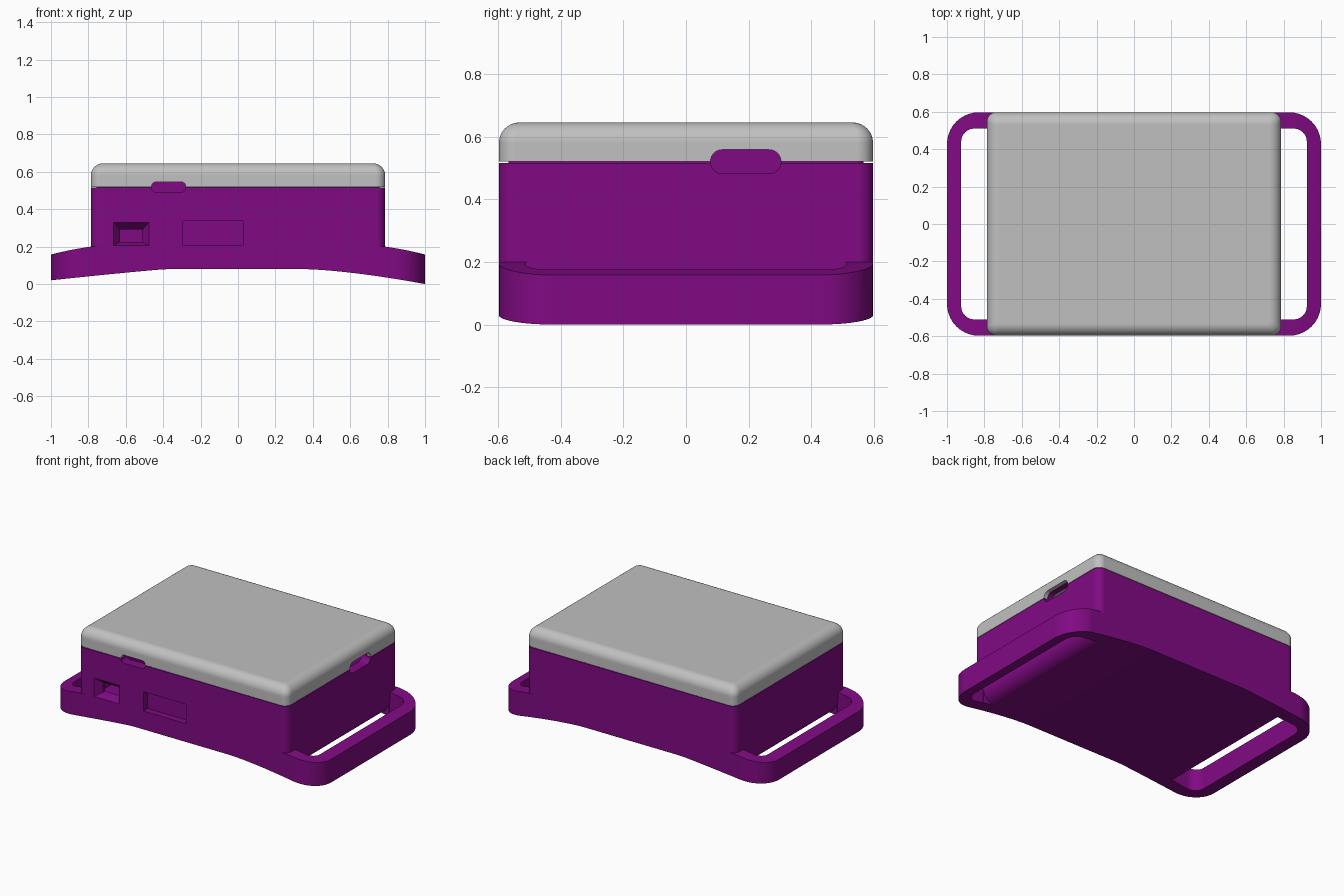
import bpy, bmesh, math

if "Cube" in bpy.data.objects:
    bpy.data.objects.remove(bpy.data.objects["Cube"])

def material(name, rgb):
    m = bpy.data.materials.new(name)
    m.diffuse_color = (*rgb, 1)
    m.use_nodes = True
    m.node_tree.nodes["Principled BSDF"].inputs["Base Color"].default_value = m.diffuse_color
    return m

PURPLE = material("purple plastic", (0.22, 0.003, 0.23))
GREY = material("light grey plastic", (0.53, 0.53, 0.53))

def rounded(x0, x1, y0, y1, radii, n=10):
    """Rectangle outline; radii run from the upper right corner anticlockwise."""
    pts = []
    corners = [(x1, y1, -1, -1), (x0, y1, 1, -1), (x0, y0, 1, 1), (x1, y0, -1, 1)]
    for i, (x, y, sx, sy) in enumerate(corners):
        r = radii[i]
        if r == 0:
            pts.append((x, y))
            continue
        for k in range(n + 1):
            a = math.pi / 2 * (i + k / n)
            pts.append((x + sx * r + r * math.cos(a), y + sy * r + r * math.sin(a)))
    return pts

def loft(name, rings, mat):
    """Closed solid through a list of matching 3D rings."""
    bm = bmesh.new()
    vs = [[bm.verts.new(p) for p in ring] for ring in rings]
    n = len(vs[0])
    for a, b in zip(vs, vs[1:]):
        for i in range(n):
            j = (i + 1) % n
            bm.faces.new((a[i], a[j], b[j], b[i]))
    bm.faces.new(vs[0][::-1])
    bm.faces.new(vs[-1])
    bmesh.ops.recalc_face_normals(bm, faces=bm.faces)
    me = bpy.data.meshes.new(name)
    bm.to_mesh(me)
    bm.free()
    me.materials.append(mat)
    ob = bpy.data.objects.new(name, me)
    bpy.context.collection.objects.link(ob)
    return ob

def place(pts, axis, d):
    if axis == 'x':
        return [(d, p, q) for p, q in pts]
    if axis == 'y':
        return [(p, d, q) for p, q in pts]
    return [(p, q, d) for p, q in pts]

def prism(name, pts, axis, a, b, mat=PURPLE):
    return loft(name, [place(pts, axis, a), place(pts, axis, b)], mat)

def boolean(ob, tool, op='DIFFERENCE', keep=False):
    m = ob.modifiers.new(op, 'BOOLEAN')
    m.operation, m.object, m.solver = op, tool, 'EXACT'
    bpy.context.view_layer.objects.active = ob
    bpy.ops.object.modifier_apply(modifier=m.name)
    if not keep:
        bpy.data.objects.remove(tool)

def block(name, hx, hy, r, z0, z1, mat=PURPLE):
    return prism(name, rounded(-hx, hx, -hy, hy, [r] * 4), 'z', z0, z1, mat)

HX, HY = 0.787, 0.597

# Curved strap plate
def bottom(x):
    if x < -0.38:
        return 0.08 - 0.06 * ((-0.38 - x) / 0.62) ** 1.1
    if x > 0.35:
        return 0.08 - 0.08 * ((x - 0.35) / 0.65) ** 1.5
    return 0.08

def top(x):
    u = max(0, (abs(x) - HX) / (1 - HX))
    return 0.2 - 0.03 * u - 0.012 * u * u

lower = [-1 + i / 20 for i in range(41)]
upper = [s * (HX + (1 - HX) * i / 6) for s, r in ((1, range(6, -1, -1)), (-1, range(7))) for i in r]
profile = [(x, bottom(x)) for x in lower] + [(x, top(x)) for x in upper]
case = prism("case_base", profile, 'y', -0.7, 0.7)
boolean(case, block("plate_outline", 1, HY, 0.17, -0.5, 0.5), 'INTERSECT')

# Strap slots with a rounded lower body edge
for s in (1, -1):
    pts = rounded(0.784, 0.924, -0.51, 0.51, [0.07, 0, 0, 0.07])
    boolean(case, prism("strap_slot", [(s * x, y) for x, y in pts], 'z', -0.3, 0.4))
    arc = [(0.694 + 0.09 * math.cos(a), 0.138 - 0.09 * math.sin(a))
           for a in [math.pi / 2 * k / 8 for k in range(9)]]
    pts = arc + [(0.694, -0.1), (0.81, -0.1), (0.81, 0.138)]
    boolean(case, prism("edge_round", [(s * x, z) for x, z in pts], 'y', -0.505, 0.505))

# Box body, inner lip and cavity
boolean(case, block("body", HX, HY, 0.05, 0.14, 0.516), 'UNION')
boolean(case, block("lip", 0.757, 0.567, 0.03, 0.4, 0.565), 'UNION')
boolean(case, block("cavity", 0.72, 0.53, 0.02, 0.17, 0.8))

# Front socket: tapered pocket and opening, then the shallow label recess
def rect(x0, x1, z0, z1, y):
    return [(x0, y, z0), (x1, y, z0), (x1, y, z1), (x0, y, z1)]

socket = loft("socket", [rect(-0.665, -0.475, 0.205, 0.33, -0.7),
                         rect(-0.665, -0.475, 0.205, 0.33, -HY),
                         rect(-0.63, -0.51, 0.225, 0.292, -0.55),
                         rect(-0.63, -0.51, 0.225, 0.292, -0.45)], PURPLE)
boolean(case, socket)
boolean(case, prism("label_recess", rounded(-0.295, 0.028, 0.205, 0.336, [0] * 4), 'y', -0.7, -0.552))

# Lid with rounded top, hollow inside
R = 0.065
rings = [place(rounded(-HX, HX, -HY, HY, [0.05] * 4), 'z', 0.52)]
for k in range(9):
    a = math.pi / 2 * k / 8
    d = R * (1 - math.cos(a))
    r = max(0.05 - d * 0.6, 0.01)
    rings.append(place(rounded(-HX + d, HX - d, -HY + d, HY - d, [r] * 4),
                       'z', 0.645 - R + R * math.sin(a)))
lid = loft("lid", rings, GREY)
boolean(lid, block("lid_cavity", 0.76, 0.57, 0.033, 0.4, 0.595, GREY))

# Cable openings across the seam
openings = [prism("side_opening", rounded(0.078, 0.303, 0.482, 0.558, [0.0375] * 4), 'x', 0.6, 1),
            prism("front_opening", rounded(-0.462, -0.28, 0.491, 0.546, [0.024] * 4), 'y', -0.8, -0.45)]
for tool in openings:
    boolean(case, tool, keep=True)
    boolean(lid, tool)

# Smooth rounded areas, crisp edges
for ob in (case, lid):
    mat = PURPLE if ob is case else GREY
    ob.data.materials.clear()
    ob.data.materials.append(mat)
    for p in ob.data.polygons:
        p.material_index = 0
    bpy.ops.object.select_all(action='DESELECT')
    ob.select_set(True)
    bpy.context.view_layer.objects.active = ob
    bpy.ops.object.shade_smooth_by_angle(angle=math.radians(30))
    ob.modifiers.new("flat_faces", 'WEIGHTED_NORMAL').keep_sharp = True
